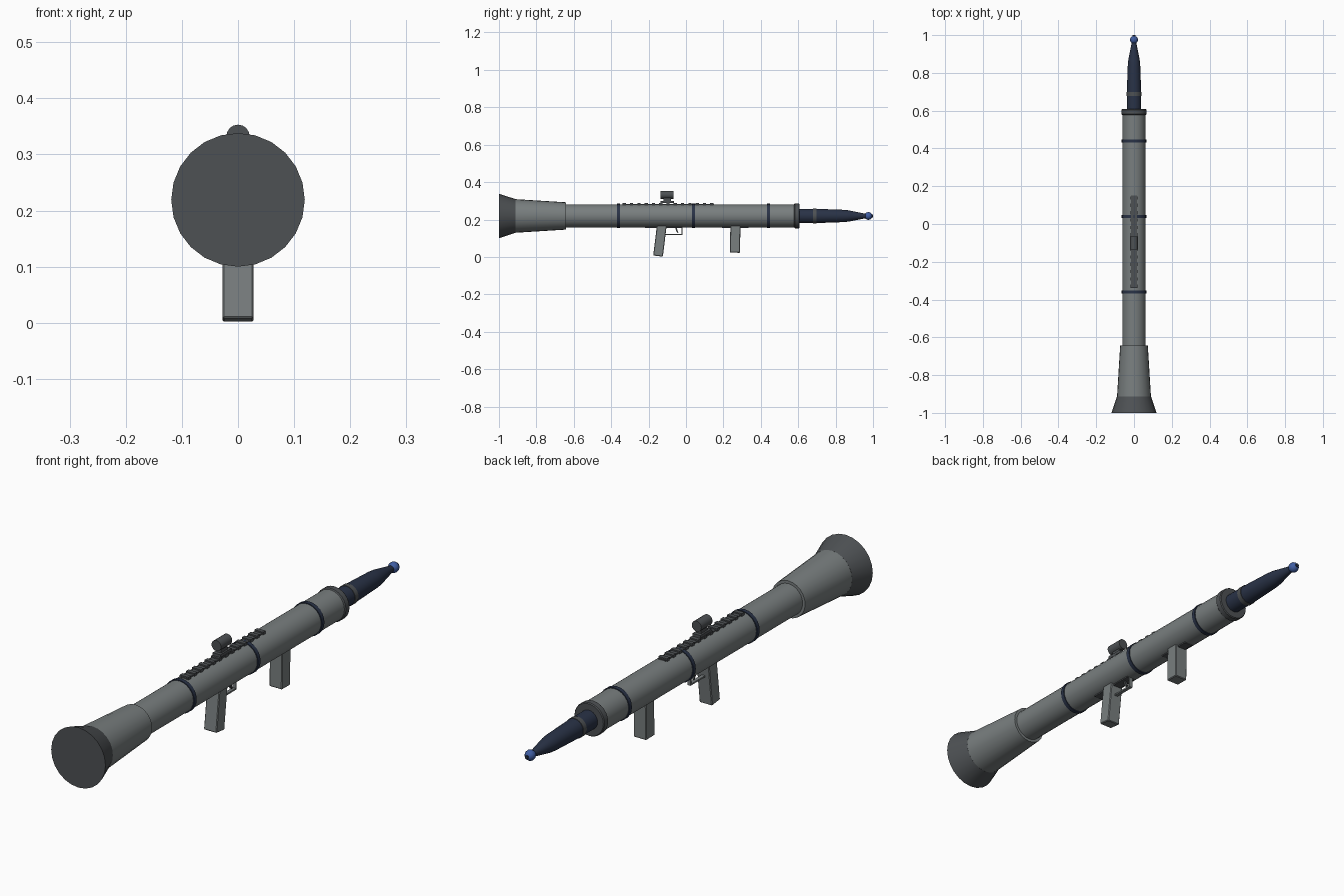
import bpy, bmesh, math
from mathutils import Matrix, Vector

if "Cube" in bpy.data.objects:
    bpy.data.objects.remove(bpy.data.objects["Cube"])

ZC = 0.219  # height of the tube axis


def mat(name, rgb):
    m = bpy.data.materials.new(name)
    m.diffuse_color = (*rgb, 1)
    m.use_nodes = True
    m.node_tree.nodes["Principled BSDF"].inputs["Base Color"].default_value = m.diffuse_color
    return m


GREY = mat("steel grey", (0.19, 0.21, 0.212))
DARK = mat("dark grey", (0.075, 0.082, 0.088))
NAVY = mat("navy", (0.022, 0.032, 0.062))
BLUE = mat("blue", (0.05, 0.11, 0.36))


def finish(name, bm, material, smooth=True):
    bmesh.ops.recalc_face_normals(bm, faces=bm.faces)
    me = bpy.data.meshes.new(name)
    bm.to_mesh(me)
    bm.free()
    me.materials.append(material)
    ob = bpy.data.objects.new(name, me)
    bpy.context.collection.objects.link(ob)
    if smooth:
        bpy.ops.object.select_all(action='DESELECT')
        ob.select_set(True)
        bpy.context.view_layer.objects.active = ob
        bpy.ops.object.shade_smooth_by_angle(angle=math.radians(30))
    return ob


def lathe(name, profile, material, z=ZC, n=24):
    """Closed solid of revolution about the y axis; profile is (y, radius)."""
    bm = bmesh.new()
    rings = []
    for y, r in profile:
        rings.append([bm.verts.new((r * math.sin(2 * math.pi * i / n), y,
                                    z + r * math.cos(2 * math.pi * i / n)))
                      for i in range(n)])
    for a, b in zip(rings, rings[1:]):
        for i in range(n):
            j = (i + 1) % n
            bm.faces.new((a[i], a[j], b[j], b[i]))
    bm.faces.new(rings[0])
    bm.faces.new(rings[-1])
    return finish(name, bm, material)


def box(name, centre, size, material, tilt=0, bevel=0):
    bm = bmesh.new()
    bmesh.ops.create_cube(bm, size=1)
    bmesh.ops.scale(bm, vec=size, verts=bm.verts)
    if bevel:
        bmesh.ops.bevel(bm, geom=bm.edges[:], offset=bevel, segments=1, affect='EDGES')
    bm.transform(Matrix.Translation(centre) @ Matrix.Rotation(math.radians(tilt), 4, 'X'))
    return finish(name, bm, material, smooth=False)


# Launch tube, rear cone, exhaust flare and muzzle
lathe("tube", [(-0.66, 0.062), (0.585, 0.062)], GREY)
lathe("rear_cone", [(-0.915, 0.09), (-0.642, 0.073)], GREY)
lathe("exhaust_flare", [(-1.0, 0.119), (-0.912, 0.09)], DARK)
lathe("muzzle_ring", [(0.578, 0.062), (0.582, 0.066), (0.604, 0.066), (0.608, 0.063)], DARK)

# Bands around the tube
for i, y in enumerate((-0.36, 0.04, 0.44)):
    lathe(f"tube_band_{i + 1}", [(y - 0.008, 0.0655), (y + 0.008, 0.0655)], NAVY)

# Rocket
lathe("rocket_body", [(0.58, 0.038), (0.70, 0.038), (0.84, 0.033), (0.87, 0.030),
                      (0.965, 0.011)], NAVY)
lathe("rocket_band", [(0.678, 0.040), (0.698, 0.040)], DARK)
lathe("rocket_tip", [(0.975 - 0.021 * math.cos(math.pi * k / 8),
                      max(0.021 * math.sin(math.pi * k / 8), 0.001)) for k in range(9)],
      BLUE, n=12)
lathe("tip_pin", [(0.98, 0.007), (1.0, 0.007)], NAVY, n=8)

# Sight rail with teeth
box("rail_base", (0, -0.095, 0.274), (0.03, 0.49, 0.02), DARK)
for i in range(13):
    box(f"rail_tooth_{i + 1}", (0, -0.33 + i * 0.039, 0.283), (0.038, 0.017, 0.012), DARK)

# Sight on its mount
box("sight_foot", (0, -0.1, 0.294), (0.034, 0.07, 0.012), DARK)
box("sight_post", (0, -0.1, 0.305), (0.02, 0.04, 0.03), DARK)
lathe("sight", [(-0.136, 0.021), (-0.066, 0.021)], DARK, z=0.332, n=16)

# Grips with mounting plates
box("rear_grip", (0, -0.139, 0.09), (0.056, 0.052, 0.172), GREY, tilt=-7, bevel=0.003)
box("front_grip", (0, 0.263, 0.1), (0.056, 0.054, 0.155), GREY, tilt=-1, bevel=0.003)
box("rear_grip_plate", (0, -0.12, 0.162), (0.036, 0.2, 0.014), DARK)
box("front_grip_plate", (0, 0.263, 0.162), (0.036, 0.14, 0.014), DARK)

# Trigger guard and trigger
box("guard_bottom", (0, -0.065, 0.119), (0.014, 0.094, 0.006), GREY)
box("guard_front", (0, -0.021, 0.138), (0.014, 0.006, 0.044), GREY)
box("trigger_upper", (0, -0.052, 0.152), (0.01, 0.008, 0.022), DARK, tilt=12)
box("trigger_lower", (0, -0.047, 0.137), (0.01, 0.007, 0.018), DARK, tilt=30)
